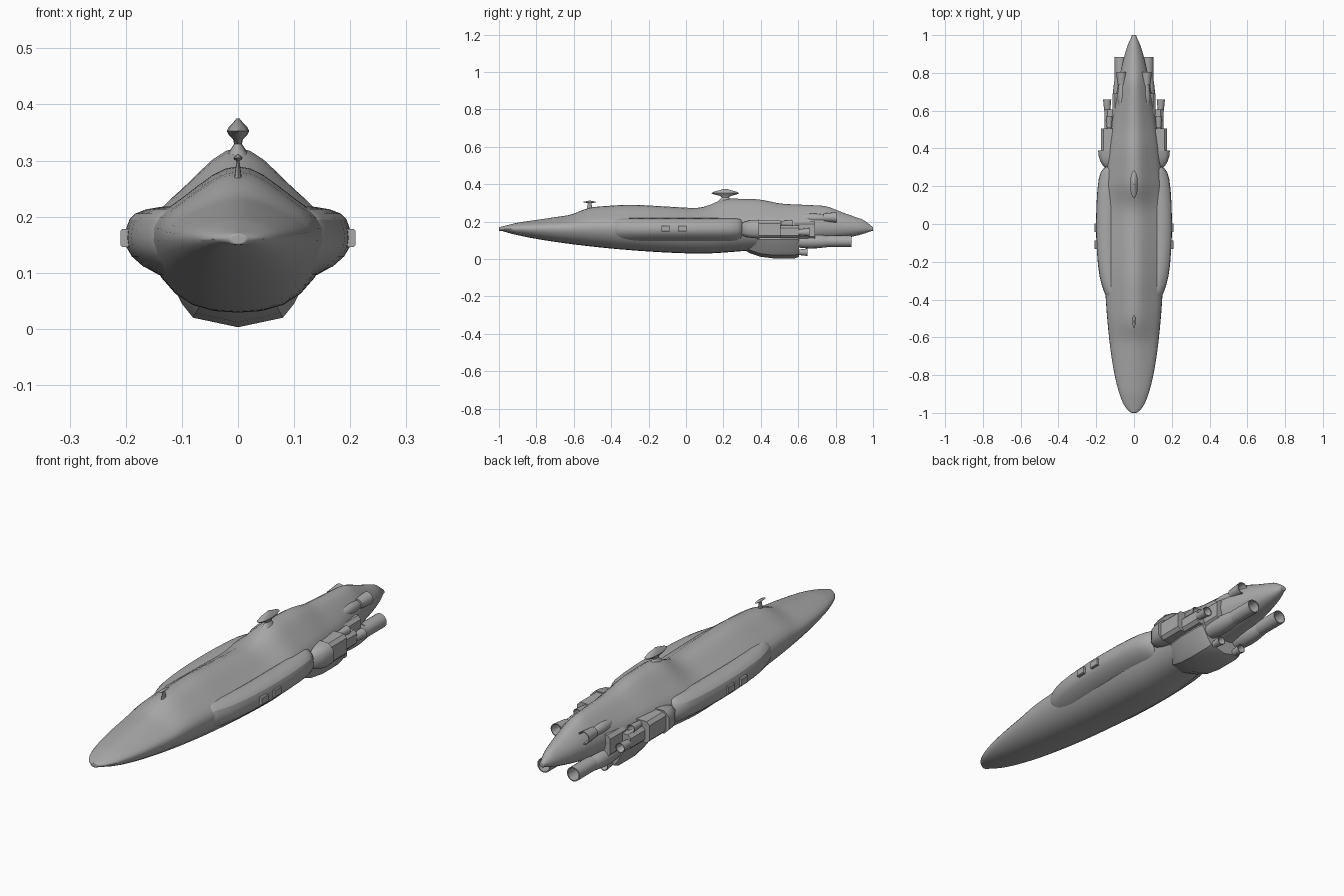
import bpy, bmesh
from math import sin, cos, pi, radians

cube = bpy.data.objects.get("Cube")
if cube:
    bpy.data.objects.remove(cube)

shade = .4
hull_grey = bpy.data.materials.new("hull grey")
hull_grey.use_nodes = True
hull_grey.diffuse_color = (shade, shade, shade, 1)
principled = hull_grey.node_tree.nodes["Principled BSDF"]
principled.inputs["Base Color"].default_value = hull_grey.diffuse_color


def loft(name, rings, smooth_levels=0, mirror=False, angle=45):
    """Skin closed rings of points, cap both ends and shade the result."""
    bm = bmesh.new()
    rows = [[bm.verts.new(point) for point in ring] for ring in rings]
    for near, far in zip(rows, rows[1:]):
        for i in range(len(near)):
            bm.faces.new((near[i - 1], near[i], far[i], far[i - 1]))
    bm.faces.new(rows[0])
    bm.faces.new(rows[-1])
    bmesh.ops.recalc_face_normals(bm, faces=bm.faces)
    mesh = bpy.data.meshes.new(name)
    bm.to_mesh(mesh)
    bm.free()
    mesh.materials.append(hull_grey)
    part = bpy.data.objects.new(name, mesh)
    bpy.context.collection.objects.link(part)
    if smooth_levels:
        subsurf = part.modifiers.new("Smooth", 'SUBSURF')
        subsurf.levels = subsurf.render_levels = smooth_levels
    if mirror:
        part.modifiers.new("Mirror", 'MIRROR').use_mirror_merge = False
    bpy.ops.object.select_all(action='DESELECT')
    part.select_set(True)
    bpy.context.view_layer.objects.active = part
    bpy.ops.object.shade_smooth_by_angle(angle=radians(angle))


def blend(a, b, factor):
    return a + (b - a) * factor


def along(y, points):
    """Read a height off a polyline of (y, height) points."""
    for (start, low), (end, high) in zip(points, points[1:]):
        if y <= end:
            return blend(low, high, (y - start) / (end - start))
    return points[-1][1]


def angles(count):
    return [2 * pi * i / count for i in range(count)]


def symmetric_ring(y, bottom, top, half):
    """Closed frame from a keel, a crown and one half of the section."""
    right = [(x, y, z) for x, z in half]
    left = [(-x, y, z) for x, z in reversed(half)]
    crown = [] if top is None else [(0, y, top)]
    return [(0, y, bottom)] + right + crown + left


def circle(y, x, z, radius):
    return [(x + radius * cos(a), y, z + radius * sin(a)) for a in angles(16)]


def slab(y, inner, outer, bottom, top, chamfer):
    """Rectangular frame with chamfered corners."""
    frame = []
    for x, z, dx, dz in ((inner, bottom, chamfer, chamfer),
                         (outer, bottom, -chamfer, chamfer),
                         (outer, top, -chamfer, -chamfer),
                         (inner, top, chamfer, -chamfer)):
        corner = [(x, y, z + dz), (x + dx, y, z)]
        frame += corner if dx * dz > 0 else reversed(corner)
    return frame


# Main hull: tapering width and keel, with a stepped dorsal line
waist, widest, keel_depth = .1, .17, .135
axis = .16
dorsal = ((-1, .17), (-.9, .195), (-.6, .24), (-.53, .28), (-.3, .297), (.1, .273),
          (.19, .33), (.4, .326), (.5, .3), (.75, .287), (.85, .245), (.95, .21), (1, .17))


def taper(t, power, root, end):
    return max((1 - t ** power) ** root, end)


def hull_ring(y):
    if y < waist:
        t = (waist - y) / (waist + 1)
        width = widest * taper(t, 2.2, .45, .1)
        depth = keel_depth * taper(t, 1.6, .7, .08)
    else:
        t = (y - waist) / (1 - waist)
        width = widest * taper(t, 1.2, .6, .08)
        depth = keel_depth * taper(t, 1.2, .6, .08)
    top = along(y, dorsal)
    rise = top - axis
    roundness = y * y
    half = [(width * .5, axis - depth * blend(.93, .86, roundness)),
            (width * .83, axis - depth * .54),
            (width, axis),
            (width * .92, axis + rise * blend(.3, .42, roundness)),
            (width * .62, axis + rise * blend(.5, .8, roundness)),
            (width * .27, axis + rise * blend(.88, .97, roundness))]
    return symmetric_ring(y, axis - depth, top, half)


frames = 48
loft("main_hull", [hull_ring(-cos(pi * i / frames)) for i in range(frames + 1)],
     smooth_levels=1, angle=60)


# Long side sponsons
def sponson_ring(y, x):
    edge = x - .008
    return [(.06, y, .07), (x - .055, y, .095), (edge, y, .13), (x, y, axis),
            (edge, y, .2), (x - .03, y, .212), (.09, y, .232)]


sponson_line = ((-.4, .147), (-.36, .16), (-.29, .187), (-.15, .2), (0, .206),
                (.2, .198), (.28, .182), (.31, .15))
loft("side_sponsons", [sponson_ring(y, x) for y, x in sponson_line],
     smooth_levels=1, mirror=True)


def box(name, front, back, **sides):
    loft(name, [slab(y, **sides) for y in (front, back)], mirror=True, angle=35)


# Small ports on the sponsons
for label, y in (("front", -.11), ("rear", -.02)):
    box(label + "_side_ports", y - .022, y + .022,
        inner=.17, outer=.209, bottom=.146, top=.178, chamfer=.003)


# Belly engine housing
def belly_ring(y, fullness):
    width = blend(.06, .1, fullness)
    bottom = blend(.06, .003, fullness)
    half = [(width * .8, bottom + .017), (width, bottom + .042),
            (width * 1.3, .105), (width * 1.2, .15)]
    return symmetric_ring(y, bottom, None, half)


belly_line = ((.29, 0), (.34, .5), (.4, .85), (.47, 1), (.58, 1), (.605, .85))
loft("belly_engine_housing", [belly_ring(y, full) for y, full in belly_line], angle=35)


# Rounded noses of the side engine pods
def pod_ring(a):
    reach = .02 + .03 * sin(a)
    return slab(.39 - .1 * cos(a), inner=.07, outer=.13 + .06 * sin(a),
                bottom=axis - reach, top=axis + reach, chamfer=reach * .45)


loft("pod_noses", [pod_ring(pi / 2 * i / 5) for i in range(6)], mirror=True)

# Stepped boxes behind the noses
box("pod_bodies", .38, .505, inner=.05, outer=.176, bottom=.112, top=.205, chamfer=.014)
box("pod_tails", .5, .605, inner=.05, outer=.155, bottom=.112, top=.18, chamfer=.014)
box("rear_shoulders", .58, .69, inner=.05, outer=.115, bottom=.105, top=.2, chamfer=.014)


def nozzle(name, x, z, mouth, length, radius, flare):
    """Open exhaust tube with a rim and a hollow throat."""
    root = mouth - length
    throat = blend(root, mouth, .4)
    steps = ((root, radius / flare), (mouth, radius),
             (mouth, radius * .86), (throat, radius / flare * .75))
    loft(name, [circle(y, x, z, r) for y, r in steps], mirror=True)


nozzle("lower_main_nozzles", x=.072, z=.095, mouth=.885, length=.125, radius=.031, flare=1)
nozzle("upper_nozzles", x=.066, z=.222, mouth=.805, length=.07, radius=.028, flare=1.3)
nozzle("belly_nozzles", x=.055, z=.036, mouth=.65, length=.06, radius=.02, flare=1.5)
nozzle("outer_nozzles", x=.142, z=.143, mouth=.66, length=.06, radius=.022, flare=1.4)
nozzle("inner_nozzles", x=.131, z=.19, mouth=.57, length=.06, radius=.018, flare=1.4)


def duct(name, x, z, start, end, radius):
    """Swelling fairing that feeds a nozzle."""
    rings = []
    for i in range(7):
        t = i / 6
        swell = radius * (.65 + .35 * sin(pi * t))
        rings.append(circle(blend(start, end, t), x, z, swell))
    loft(name, rings, mirror=True)


duct("lower_main_ducts", x=.074, z=.094, start=.55, end=.79, radius=.038)
duct("upper_ducts", x=.062, z=.218, start=.6, end=.75, radius=.025)


def oval(y, z, half_width, half_length):
    return [(half_width * cos(a), y + half_length * sin(a), z) for a in angles(12)]


def mast(name, y, foot, neck, tip, width, length):
    """Slim stalk carrying a lens-shaped pod."""
    thin = oval(y, neck, width * .35, length * .25)
    rings = [oval(y, foot, width, length * .5), thin]
    for i in range(1, 6):
        t = i / 6
        size = sin(pi * t) ** 2
        rings.append(oval(y, blend(neck, tip, t), blend(width * .25, width, size),
                          blend(length * .2, length, size)))
    rings.append(oval(y, tip, width * .15, length * .1))
    loft(name, rings)


# Dorsal sensor and forward aerial
mast("dorsal_sensor", y=.21, foot=.31, neck=.33, tip=.375, width=.02, length=.075)
mast("forward_aerial", y=-.515, foot=.26, neck=.297, tip=.312, width=.008, length=.036)
